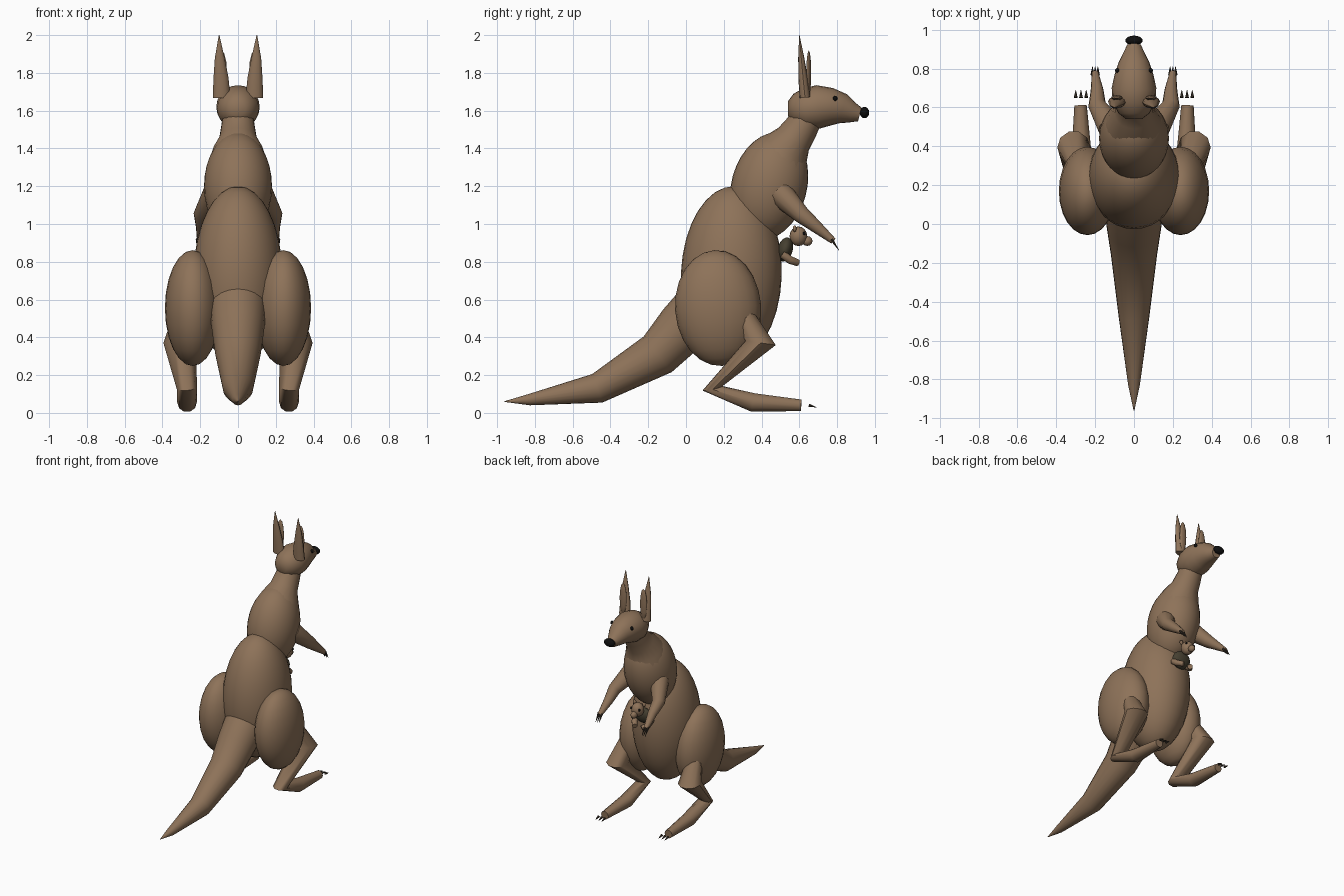
import bpy, bmesh, math
from mathutils import Vector, Matrix

cube = bpy.data.objects.get("Cube")
if cube:
    bpy.data.objects.remove(cube, do_unlink=True)


def material(name, color):
    mat = bpy.data.materials.new(name)
    mat.use_nodes = True
    mat.diffuse_color = (*color, 1)
    shader = mat.node_tree.nodes["Principled BSDF"]
    shader.inputs["Base Color"].default_value = (*color, 1)
    return mat


FUR = material("brown fur", (0.27, 0.17, 0.1))
BLACK = material("black", (0.005, 0.005, 0.005))
CLAW = material("dark claw", (0.04, 0.03, 0.02))
POUCH = material("dark pouch lining", (0.06, 0.05, 0.03))


def finish(bm, name, mat):
    """Turn a bmesh into a smooth shaded object with one material."""
    bmesh.ops.recalc_face_normals(bm, faces=bm.faces)
    mesh = bpy.data.meshes.new(name)
    bm.to_mesh(mesh)
    bm.free()
    mesh.materials.append(mat)
    obj = bpy.data.objects.new(name, mesh)
    bpy.context.collection.objects.link(obj)
    bpy.ops.object.select_all(action="DESELECT")
    obj.select_set(True)
    bpy.context.view_layer.objects.active = obj
    bpy.ops.object.shade_smooth_by_angle(angle=math.radians(45))


def tube(name, path, mat=FUR, sides=20, side=1, wide=1):
    """Skin rings along a path of (x, y, z, radius), mitred at each bend."""
    points = [Vector((x * side, y, z)) for x, y, z, radius in path]
    steps = [(b - a).normalized() for a, b in zip(points, points[1:])]
    before, after = steps[:1] + steps, steps + steps[-1:]
    bm = bmesh.new()
    loops = []
    for point, ring, step_in, step_out in zip(points, path, before, after):
        tangent = (step_in + step_out).normalized()
        across = Vector((1, 0, 0))
        across = (across - tangent * across.dot(tangent)).normalized()
        up = tangent.cross(across)
        radius = ring[-1]
        loop = []
        for i in range(sides):
            turn = math.tau * i / sides
            offset = across * wide * math.cos(turn) + up * math.sin(turn)
            loop.append(bm.verts.new(point + offset * radius))
        loops.append(loop)
    for low, high in zip(loops, loops[1:]):
        for i in range(sides):
            j = (i + 1) % sides
            bm.faces.new((low[i], low[j], high[j], high[i]))
    bm.faces.new(loops[0])
    bm.faces.new(loops[-1])
    finish(bm, name, mat)


def middle_tube(name, path, **options):
    """A tube lying on the plane of symmetry, from (y, z, radius)."""
    tube(name, [(0, *ring) for ring in path], **options)


def ellipsoid(name, centre, radii, mat=FUR, tilt=0, segments=24):
    bm = bmesh.new()
    matrix = (Matrix.Translation(centre)
              @ Matrix.Rotation(math.radians(tilt), 4, "X")
              @ Matrix.Diagonal((*radii, 1)))
    bmesh.ops.create_uvsphere(bm, u_segments=segments, v_segments=segments // 2,
                              radius=1, matrix=matrix)
    finish(bm, name, mat)


def claws(name, x, spacing, root, tip, side):
    """Three thin cones side by side, root and tip given as (y, z)."""
    for i in (-1, 0, 1):
        at = x + i * spacing
        tube(name, [(at, *root, 0.01), (at, *tip, 0.001)], CLAW, sides=6, side=side)


# Body, chest and neck
ellipsoid("body", (0, 0.24, 0.73), (0.235, 0.267, 0.47), tilt=-2, segments=32)
ellipsoid("chest", (0, 0.44, 1.2), (0.18, 0.2, 0.29), tilt=-15, segments=32)
middle_tube("neck", [
    (0.49, 1.3, 0.16),
    (0.52, 1.39, 0.135),
    (0.57, 1.45, 0.1),
    (0.61, 1.51, 0.09),
    (0.65, 1.58, 0.08)])

# Tail
middle_tube("tail", [
    (0.08, 0.55, 0.15),
    (-0.02, 0.45, 0.14),
    (-0.15, 0.31, 0.12),
    (-0.47, 0.13, 0.08),
    (-0.83, 0.07, 0.03),
    (-0.96, 0.06, 0.002)])

# Head and nose
middle_tube("head", [
    (0.54, 1.61, 0.04),
    (0.57, 1.61, 0.08),
    (0.63, 1.61, 0.11),
    (0.7, 1.62, 0.115),
    (0.77, 1.62, 0.1),
    (0.83, 1.61, 0.08),
    (0.88, 1.59, 0.055),
    (0.92, 1.58, 0.037)])
ellipsoid("nose", (0, 0.945, 1.59), (0.045, 0.025, 0.03), BLACK, segments=16)

for label, s in (("left", 1), ("right", -1)):
    # Eyes and ears
    ellipsoid(label + "_eye", (s * 0.086, 0.79, 1.665), (0.012, 0.012, 0.014), BLACK, segments=12)
    tube(label + "_ear", [
        (0.087, 0.63, 1.67, 0.029),
        (0.09, 0.62, 1.77, 0.025),
        (0.097, 0.61, 1.88, 0.016),
        (0.1, 0.6, 2, 0.001)], sides=12, side=s, wide=1.6)
    ellipsoid(label + "_ear_flap", (s * 0.088, 0.65, 1.8), (0.03, 0.013, 0.12), segments=12)

    # Thigh, then shin and foot in one bent limb
    ellipsoid(label + "_thigh", (s * 0.24, 0.17, 0.555), (0.147, 0.228, 0.307), tilt=4)
    tube(label + "_leg", [
        (0.29, 0.31, 0.51, 0.055),
        (0.31, 0.395, 0.37, 0.085),
        (0.27, 0.14, 0.13, 0.054),
        (0.27, 0.355, 0.055, 0.052),
        (0.275, 0.61, 0.04, 0.032)], sides=10, side=s)

    # Arm
    tube(label + "_arm", [
        (0.12, 0.5, 1.16, 0.07),
        (0.19, 0.61, 1.05, 0.046),
        (0.19, 0.69, 0.985, 0.033),
        (0.2, 0.78, 0.91, 0.017)], sides=12, side=s)

    # Claws
    claws(label + "_hand_claw", 0.2, 0.014, (0.77, 0.92), (0.81, 0.86), s)
    claws(label + "_toe_claw", 0.273, 0.027, (0.65, 0.04), (0.69, 0.03), s)

    # Arm, ear and eye of the baby
    tube(label + "_baby_arm", [
        (0.06, 0.51, 0.84, 0.022),
        (0.06, 0.55, 0.81, 0.022),
        (0.03, 0.59, 0.795, 0.019)], sides=10, side=s)
    ellipsoid(label + "_baby_ear", (s * 0.04, 0.575, 0.975), (0.014, 0.01, 0.018), segments=10)
    ellipsoid(label + "_baby_eye", (s * 0.035, 0.626, 0.95), (0.008, 0.008, 0.009), BLACK, segments=10)

# Pouch opening and baby
ellipsoid("pouch_opening", (0, 0.525, 0.865), (0.075, 0.04, 0.065), POUCH, tilt=-15)
ellipsoid("baby_head", (0, 0.595, 0.935), (0.046, 0.047, 0.052), segments=16)
ellipsoid("baby_muzzle", (0, 0.642, 0.91), (0.024, 0.028, 0.026), segments=12)
